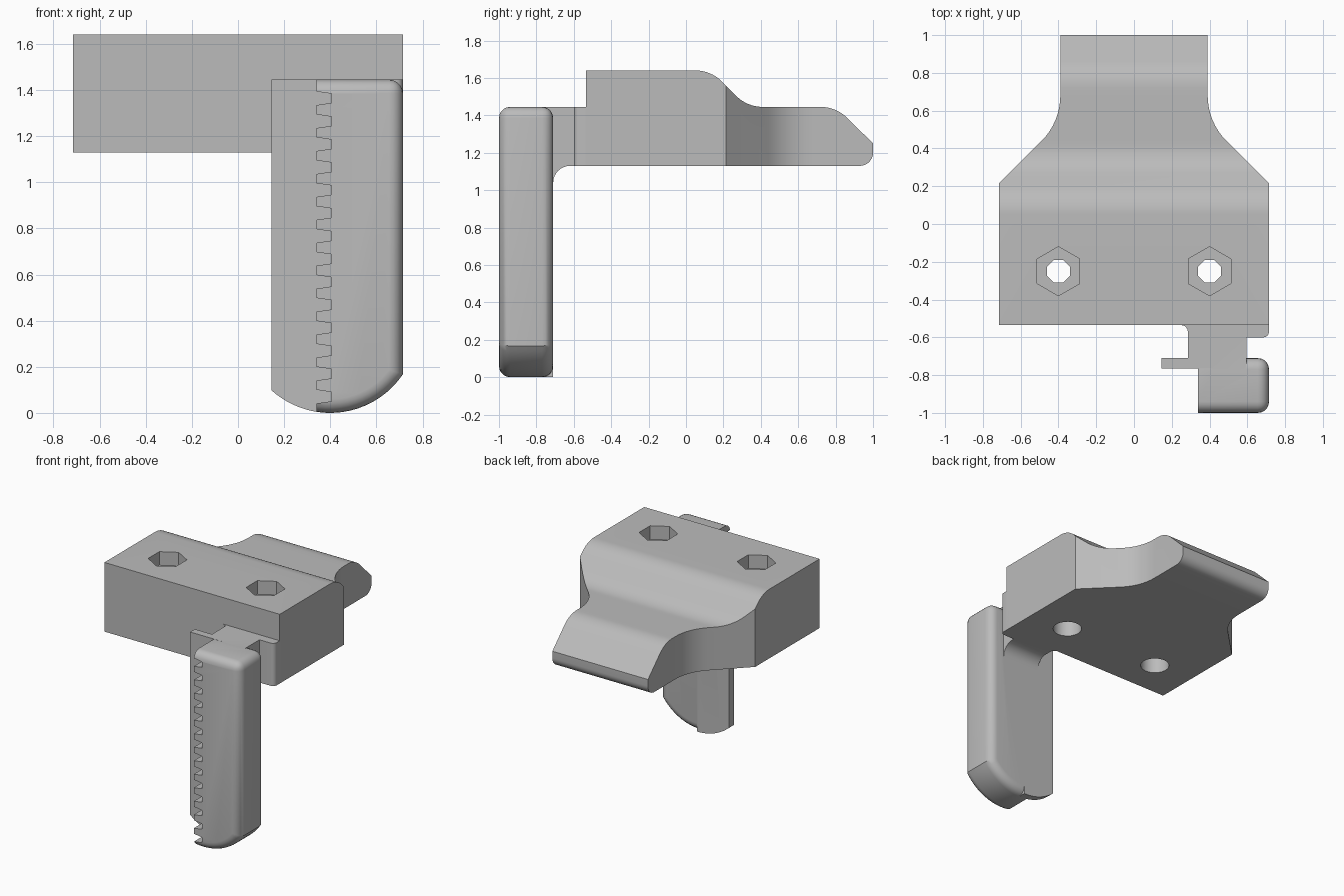
import bpy, bmesh
from math import sin, cos, radians

if "Cube" in bpy.data.objects:
    bpy.data.objects.remove(bpy.data.objects["Cube"])

grey = bpy.data.materials.new("plain_grey")
grey.use_nodes = True
grey.diffuse_color = (0.5, 0.5, 0.5, 1)
grey.node_tree.nodes["Principled BSDF"].inputs["Base Color"].default_value = (0.5, 0.5, 0.5, 1)

# Maps a profile point (a, b) and a depth d to space for each extrusion axis
PLACE = {"x": lambda a, b, d: (d, a, b),
         "y": lambda a, b, d: (a, d, b),
         "z": lambda a, b, d: (a, b, d)}


def arc(cx, cy, r, start, end, n=8):
    angles = [radians(start + (end - start) * i / n) for i in range(n + 1)]
    return [(cx + r * cos(t), cy + r * sin(t)) for t in angles]


def prism(name, profiles, axis, low, high, round_rule=None, radius=0.06):
    """Extrude closed profiles along an axis, rounding edges chosen by a rule."""
    bm = bmesh.new()
    for pts in profiles:
        ends = [[bm.verts.new(PLACE[axis](a, b, d)) for a, b in pts] for d in (low, high)]
        for ring in ends:
            bm.faces.new(ring)
        for i in range(len(pts)):
            j = (i + 1) % len(pts)
            bm.faces.new((ends[0][i], ends[0][j], ends[1][j], ends[1][i]))
    bmesh.ops.recalc_face_normals(bm, faces=bm.faces)
    if round_rule:
        edges = [e for e in bm.edges if round_rule(e.verts[0].co, e.verts[1].co)]
        bmesh.ops.bevel(bm, geom=edges, offset=radius, segments=5, profile=0.5,
                        affect='EDGES', clamp_overlap=True)
    mesh = bpy.data.meshes.new(name)
    bm.to_mesh(mesh)
    bm.free()
    mesh.materials.append(grey)
    obj = bpy.data.objects.new(name, mesh)
    bpy.context.collection.objects.link(obj)
    return obj


def activate(obj):
    bpy.ops.object.select_all(action='DESELECT')
    obj.select_set(True)
    bpy.context.view_layer.objects.active = obj


def combine(obj, other, operation):
    mod = obj.modifiers.new("combine", 'BOOLEAN')
    mod.operation, mod.object, mod.solver = operation, other, 'EXACT'
    activate(obj)
    bpy.ops.object.modifier_apply(modifier=mod.name)
    bpy.data.objects.remove(other)


# Mounting body: side profile crossed with a mirrored plan outline
side = [(-0.535, 1.13), (-0.535, 1.64)]
side += arc(0.05, 1.44, 0.2, 90, 45)
side += arc(0.41, 1.645, 0.2, 225, 270)
side += arc(0.72, 1.245, 0.2, 90, 45)
side += [(1, 1.25)] + arc(0.93, 1.2, 0.07, 0, -90)
body = prism("mounting_body", [side], "x", -0.9, 0.9)
half = [(0.715, -0.6), (0.715, 0.215)] + arc(0.73, 0.68, 0.34, 225, 180) + [(0.39, 1.1)]
outline = half + [(-x, y) for x, y in reversed(half)]
combine(body, prism("plan_cutter", [outline], "z", 1, 1.8), 'INTERSECT')

# Nut pockets, bolt holes and lower counterbores
for x in (-0.4, 0.4):
    for r, sides, turn, low, high in ((0.13, 6, 30, 1.54, 1.7),
                                      (0.065, 8, 22.5, 1, 1.6),
                                      (0.1, 20, 0, 1, 1.35)):
        ring = arc(x, -0.25, r, turn, turn + 360, sides)[:-1]
        combine(body, prism("hole_cutter", [ring], "z", low, high), 'DIFFERENCE')

# Rack block with a round foot; every edge is rounded except on the toothed side
TOP, BACK, FRONT, LEFT, RIGHT = 1.445, -0.71, -1.0, 0.34, 0.715


def block_edge(p, q):
    if max(p.x, q.x) < LEFT + 0.001:
        return False
    along_y = abs(p.y - q.y) > 0.01
    return not along_y or (p.x > RIGHT - 0.001 and p.z > 1)


foot = arc(0.4, 0.38, 0.38, 261, 326, 12)
foot[0], foot[-1] = (LEFT, foot[0][1]), (RIGHT, foot[-1][1])
rack = prism("toothed_leg", [foot + [(RIGHT, TOP), (LEFT, TOP)]], "y", FRONT, BACK, block_edge)

# Tooth gaps
pitch = 0.0995
gaps = []
for k in range(14):
    z = 1.364 - pitch * k
    gaps.append([(0.33, z - 0.031), (0.405, z - 0.02), (0.405, z + 0.02), (0.33, z + 0.031)])
combine(rack, prism("gap_cutter", gaps, "y", -1.1, -0.765), 'DIFFERENCE')

# Thin guide plate behind the teeth
plate = arc(0.4, 0.38, 0.38, 228, 271, 10) + [(0.41, TOP), (0.145, TOP)]
plate[0] = (0.145, plate[0][1])
combine(rack, prism("guide_plate", [plate], "y", -0.765, BACK), 'UNION')

# Neck with a side flange that joins the leg to the body
neck = [(0.25, -0.5)] + arc(0.25, -0.57, 0.035, 90, 0, 4)
neck += [(0.285, -0.74), (0.41, -0.74), (0.41, -0.8), (0.595, -0.8), (0.595, -0.6)]
neck += arc(0.685, -0.57, 0.03, 270, 360, 4) + [(RIGHT, -0.5)]
combine(rack, prism("neck", [neck], "z", 1.13, TOP), 'UNION')

# Curved brace under the neck
brace = arc(-0.62, 1.04, 0.09, 90, 180) + [(-0.75, 1.04), (-0.75, 1.2), (-0.62, 1.2)]
combine(rack, prism("brace", [brace], "x", 0.285, 0.595), 'UNION')

for obj in (body, rack):
    activate(obj)
    bpy.ops.object.shade_smooth_by_angle(angle=radians(30))
